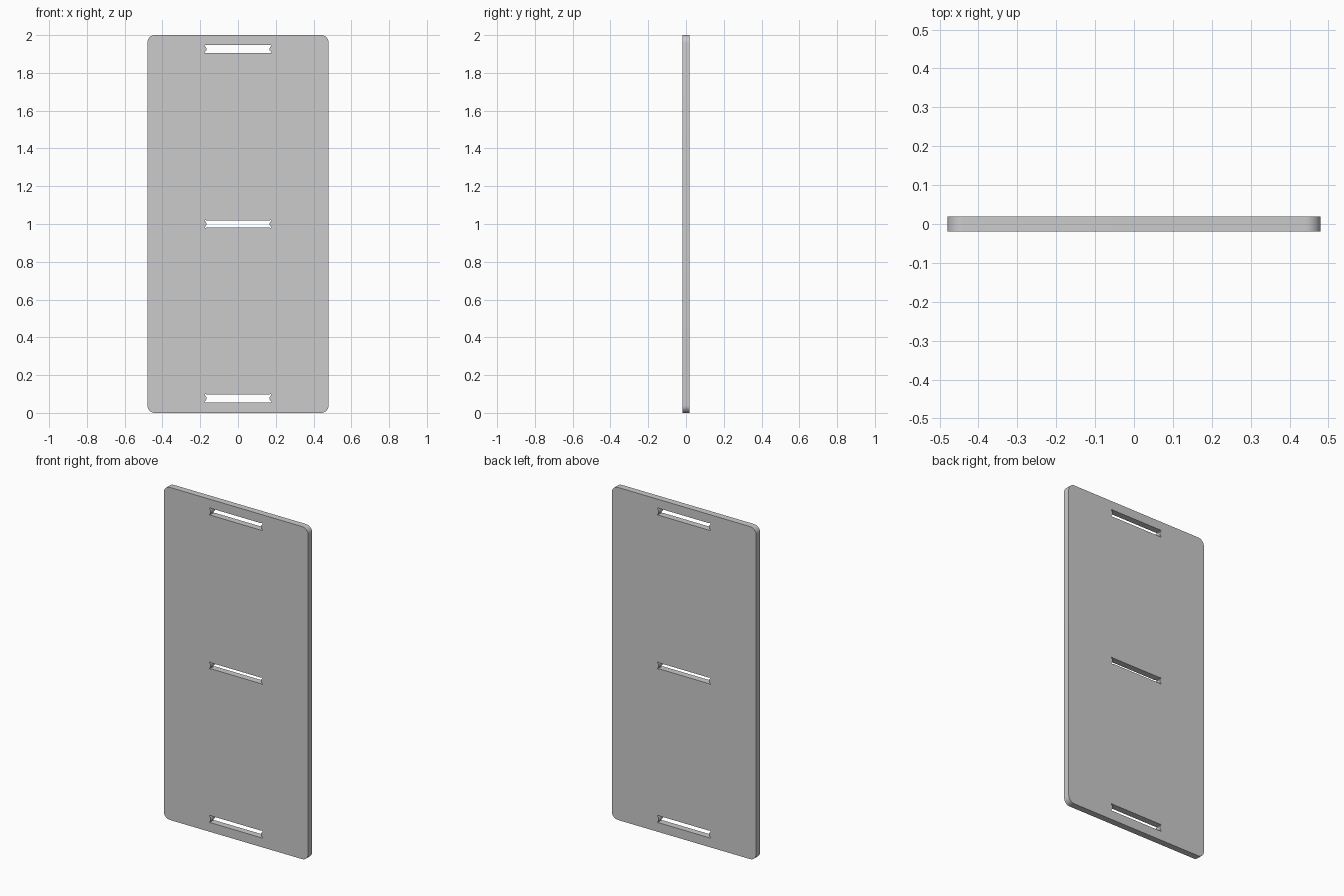
import bpy
import bmesh
from math import pi, sin, cos

if "Cube" in bpy.data.objects:
    bpy.data.objects.remove(bpy.data.objects["Cube"])

W, H, T = 0.96, 2.0, 0.039   # panel width, height, thickness
R = 0.04                     # corner radius


def rounded_rect(w, h, r, steps=8):
    pts = []
    for k, (sx, sz) in enumerate([(1, 1), (-1, 1), (-1, -1), (1, -1)]):
        for i in range(steps + 1):
            a = (k + i / steps) * pi / 2
            pts.append((sx * (w / 2 - r) + r * cos(a), sz * (h / 2 - r) + r * sin(a)))
    return pts


def slot(z, half_w, half_h, flare):
    # slot with small relief notches flaring out at its four corners
    quarter = [(half_w - 0.009, 0.006), (half_w - 0.006, 0.011),
               (half_w, half_h - 0.004), (half_w - 0.002, half_h),
               (half_w - 0.005, half_h), (half_w - 0.013, half_h - flare)]
    half = quarter + [(-x, y) for x, y in reversed(quarter)]
    pts = half + [(-x, -y) for x, y in half]
    return [(x, y + z) for x, y in pts]


# panel outline and its three slots as one filled profile
curve = bpy.data.curves.new("door_panel", 'CURVE')
curve.dimensions = '2D'
curve.fill_mode = 'BOTH'
curve.extrude = T / 2
loops = [[(x, z + H / 2) for x, z in rounded_rect(W, H, R)],
         slot(0.077, 0.177, 0.022, 0.001),
         slot(1.0, 0.177, 0.021, 0.003),
         slot(1.926, 0.177, 0.022, 0.001)]
for pts in loops:
    s = curve.splines.new('POLY')
    s.points.add(len(pts) - 1)
    for p, (x, z) in zip(s.points, pts):
        p.co = (x, z, 0, 1)
    s.use_cyclic_u = True

panel = bpy.data.objects.new("door_panel", curve)
bpy.context.collection.objects.link(panel)
panel.rotation_euler.x = pi / 2
bpy.context.view_layer.objects.active = panel
panel.select_set(True)
bpy.ops.object.convert(target='MESH')
bpy.ops.object.transform_apply(location=False, rotation=True, scale=False)

# weld the caps to the sides
bm = bmesh.new()
bm.from_mesh(panel.data)
bmesh.ops.remove_doubles(bm, verts=bm.verts, dist=1e-5)
bmesh.ops.recalc_face_normals(bm, faces=bm.faces)
bm.to_mesh(panel.data)
bm.free()
bpy.ops.object.shade_smooth_by_angle(angle=pi / 6)
